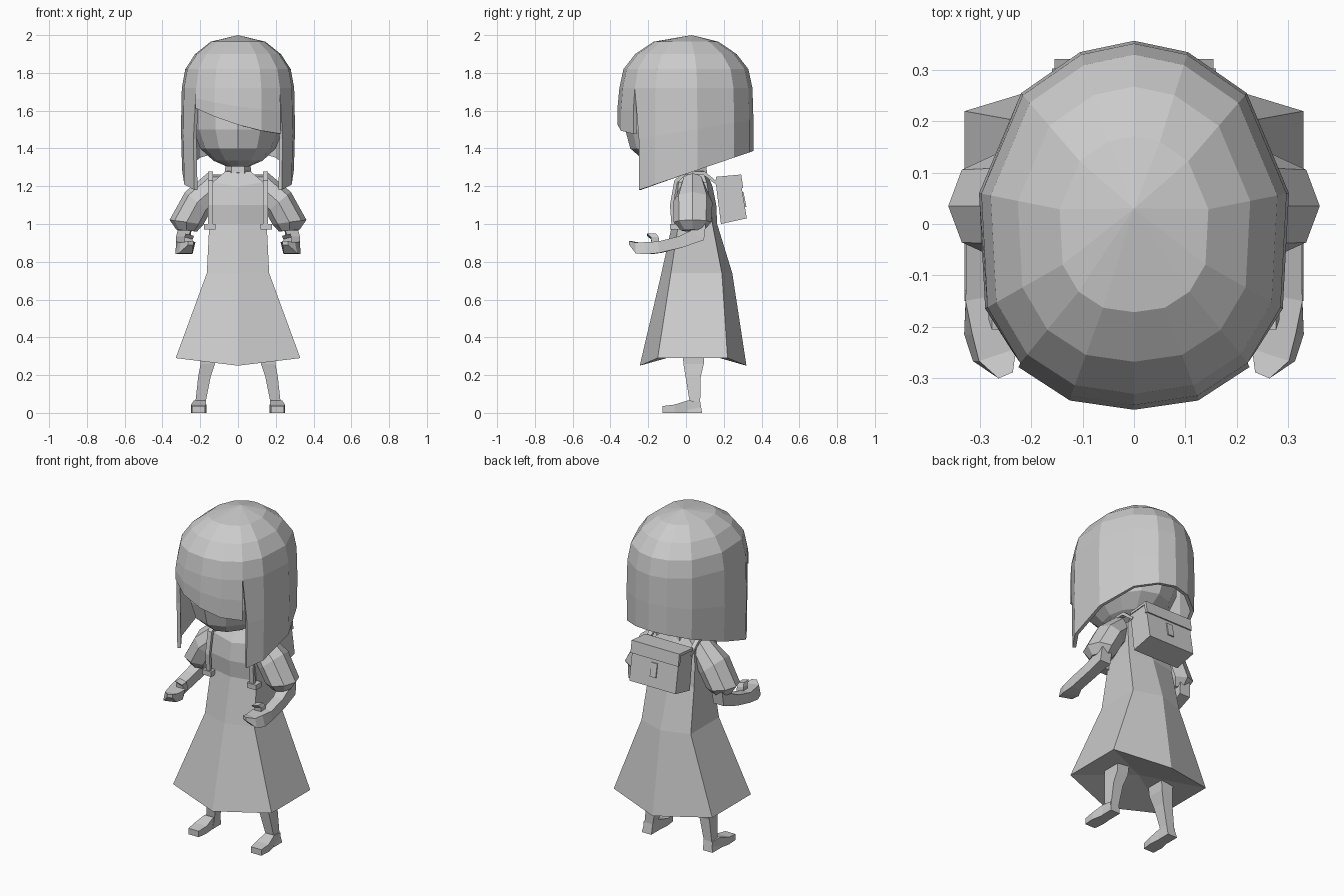
import bpy, bmesh, math
from mathutils import Vector

if "Cube" in bpy.data.objects:
    bpy.data.objects.remove(bpy.data.objects["Cube"])

grey = bpy.data.materials.new("pale grey")
grey.diffuse_color = (0.6, 0.6, 0.6, 1)
grey.use_nodes = True
grey.node_tree.nodes["Principled BSDF"].inputs["Base Color"].default_value = grey.diffuse_color


def finish(name, bm, mirror=False):
    bmesh.ops.recalc_face_normals(bm, faces=bm.faces)
    mesh = bpy.data.meshes.new(name)
    bm.to_mesh(mesh)
    bm.free()
    mesh.materials.append(grey)
    obj = bpy.data.objects.new(name, mesh)
    bpy.context.collection.objects.link(obj)
    if mirror:
        obj.modifiers.new("mirror", 'MIRROR').use_mirror_merge = False
    return obj


def ring(c, u, v, n=6, turn=0.0):
    """Polygon around c spanned by the half-axes u and v."""
    c, u, v = Vector(c), Vector(u), Vector(v)
    angles = [2 * math.pi * (i + turn) / n for i in range(n)]
    return [c + u * math.cos(a) + v * math.sin(a) for a in angles]


def square(c, u, v):
    s = math.sqrt(2)
    return ring(c, Vector(u) * s, Vector(v) * s, 4, 0.5)


def bridge(bm, a, b, closed=True):
    n = len(a)
    for i in range(n if closed else n - 1):
        j = (i + 1) % n
        bm.faces.new((a[i], a[j], b[j], b[i]))


def loft(name, rings, mirror=False, first_apex=None):
    """Skin a stack of rings and cap both ends."""
    bm = bmesh.new()
    rows = [[bm.verts.new(p) for p in r] for r in rings]
    for a, b in zip(rows, rows[1:]):
        bridge(bm, a, b)
    if first_apex:
        tip = bm.verts.new(first_apex)
        for i, v in enumerate(rows[0]):
            bm.faces.new((v, rows[0][i - 1], tip))
    else:
        bm.faces.new(rows[0])
    bm.faces.new(rows[-1])
    return finish(name, bm, mirror)


# Hair: dome, long side and back panel, slanted fringe
half = [(0, .357), (.105, .335), (.22, .255), (.302, .06),
        (.29, -.165), (.225, -.275), (.125, -.34), (0, -.358)]
plan = half + [(-x, y) for x, y in reversed(half[1:-1])]
bm = bmesh.new()
dome = []
for z, s in ((1.72, .985), (1.82, .925), (1.9, .75), (1.965, .48)):
    dome.append([bm.verts.new((x * s, y * s, z)) for x, y in plan])
for a, b in zip(dome, dome[1:]):
    bridge(bm, a, b)
crown = bm.verts.new((0, .03, 2.0))
for i, v in enumerate(dome[-1]):
    bm.faces.new((dome[-1][i - 1], v, crown))
panel = [(i - 5) % 14 for i in range(0, 15)]
panel = [i for i in panel if i <= 5 or i >= 9]
order = [i for i in range(9, 14)] + [i for i in range(0, 6)]
prev = [dome[0][i] for i in order]
for t in (.5, 1):
    row = []
    for i in order:
        x, y = plan[i]
        if i in (5, 9):
            x, y = x * 1.05, -.25
        bottom = 1.265 + .34 * y
        row.append(bm.verts.new((x * (1 - .02 * (t == 1)), y, 1.72 + (bottom - 1.72) * t)))
    bridge(bm, prev, row, False)
    prev = row
order = range(5, 10)
prev = [dome[0][i] for i in order]
for t in (.5, 1):
    row = []
    for i in order:
        x, y = plan[i]
        bottom = 1.525 - .3 * x + .4 * x * x
        row.append(bm.verts.new((x, y - .004, 1.72 + (bottom - 1.72) * t)))
    bridge(bm, prev, row, False)
    prev = row
hair = finish("hair", bm)
solid = hair.modifiers.new("thickness", 'SOLIDIFY')
solid.thickness = .02
solid.offset = -1

# Head and neck
loft("head", [ring((0, y, z), (rx, 0, 0), (0, ry, 0), 12) for z, y, rx, ry in (
    (1.305, -.06, .06, .08), (1.335, -.05, .13, .17), (1.4, -.04, .2, .255),
    (1.5, -.03, .238, .292), (1.7, -.02, .24, .29), (1.85, 0, .17, .2))])
loft("neck", [ring((0, .05, z), (r, 0, 0), (0, r, 0)) for z, r in ((1.24, .075), (1.36, .06))])


# Dress: six-sided with a ridge at the front and back centre
def hexagon(x, front, fcorner, bcorner, back, z, zc):
    return [(0, front, zc), (x, fcorner, z), (x, bcorner, z),
            (0, back, zc), (-x, bcorner, z), (-x, fcorner, z)]


loft("dress", [hexagon(*r) for r in (
    (.33, -.245, -.15, .22, .32, .29, .25),
    (.165, -.13, -.08, .19, .245, .74, .74),
    (.152, -.073, -.04, .14, .165, 1.0, 1.0),
    (.15, -.083, -.05, .13, .16, 1.1, 1.1),
    (.135, -.06, -.04, .11, .14, 1.22, 1.2),
    (.065, -.015, 0, .09, .11, 1.28, 1.27))], first_apex=(0, .04, .33))

# Puffed sleeves
loft("sleeve", [ring((x, .035, z), (ux, 0, uz), (0, ry, 0), 8) for x, z, ux, uz, ry in (
    (.125, 1.195, .03, .08, .065), (.215, 1.115, .065, .055, .105),
    (.272, 1.01, .09, .012, .1), (.272, .965, .055, .005, .06))], True)

# Forearms with hands and thumbs
loft("arm", [square(*r) for r in (
    ((.28, .06, 1.0), (.035, 0, 0), (0, .045, 0)),
    ((.285, .06, .94), (.035, 0, 0), (0, .035, -.025)),
    ((.295, -.03, .905), (.032, 0, 0), (0, .008, -.03)),
    ((.298, -.14, .877), (.03, -.006, 0), (0, .004, -.03)),
    ((.278, -.2, .872), (.045, -.015, 0), (.008, 0, -.032)),
    ((.272, -.255, .873), (.036, -.012, 0), (.006, 0, -.028)),
    ((.25, -.295, .9), (.014, -.006, 0), (0, 0, -.01)))], True)
loft("thumb", [square(*r) for r in (
    ((.26, -.16, .885), (.022, 0, 0), (0, .022, 0)),
    ((.262, -.165, .925), (.022, 0, .006), (0, .02, 0)),
    ((.255, -.182, .943), (.022, 0, .006), (0, .024, 0)))], True)

# Legs and feet
loft("leg", [square((x, y, z), (hx, 0, 0), (0, hy, 0)) for x, y, z, hx, hy in (
    (.155, .04, .36, .042, .058), (.16, .04, .26, .038, .054),
    (.178, .038, .19, .033, .04), (.198, .047, .06, .027, .028),
    (.205, .045, 0, .032, .04))], True)
loft("foot", [square((x, y, z), (hx, 0, 0), (0, 0, hz)) for x, y, z, hx, hz in (
    (.203, .075, .03, .028, .03), (.204, .01, .033, .03, .033),
    (.208, -.06, .022, .04, .022), (.21, -.125, .018, .034, .018))], True)


# Backpack, its flap and buckle: slanted boxes given as a side profile
def slab(name, profile, x0, x1, mirror=False):
    return loft(name, [[(x, y, z) for y, z in profile] for x in (x0, x1)], mirror)


slab("backpack", [(.155, 1.235), (.285, 1.25), (.322, 1.03), (.185, 1.0)], -.155, .155)
slab("flap", [(.16, 1.25), (.292, 1.262), (.303, 1.19), (.285, 1.19), (.28, 1.245), (.16, 1.235)],
     -.16, .16)
slab("buckle", [(.296, 1.17), (.304, 1.17), (.32, 1.09), (.31, 1.09)], -.02, .02)

# Shoulder straps running from the chest over to the backpack
slab("strap", [(-.075, .97), (-.06, 1.0), (-.068, 1.1), (-.045, 1.22), (0, 1.262), (.09, 1.262),
               (.17, 1.2), (.18, 1.21), (.1, 1.278), (-.01, 1.278), (-.062, 1.23), (-.085, 1.1)],
     .133, .16, True)
slab("strap_buckle", [(-.085, .97), (-.085, 1.0), (-.03, 1.0), (-.03, .97)], .12, .18, True)
